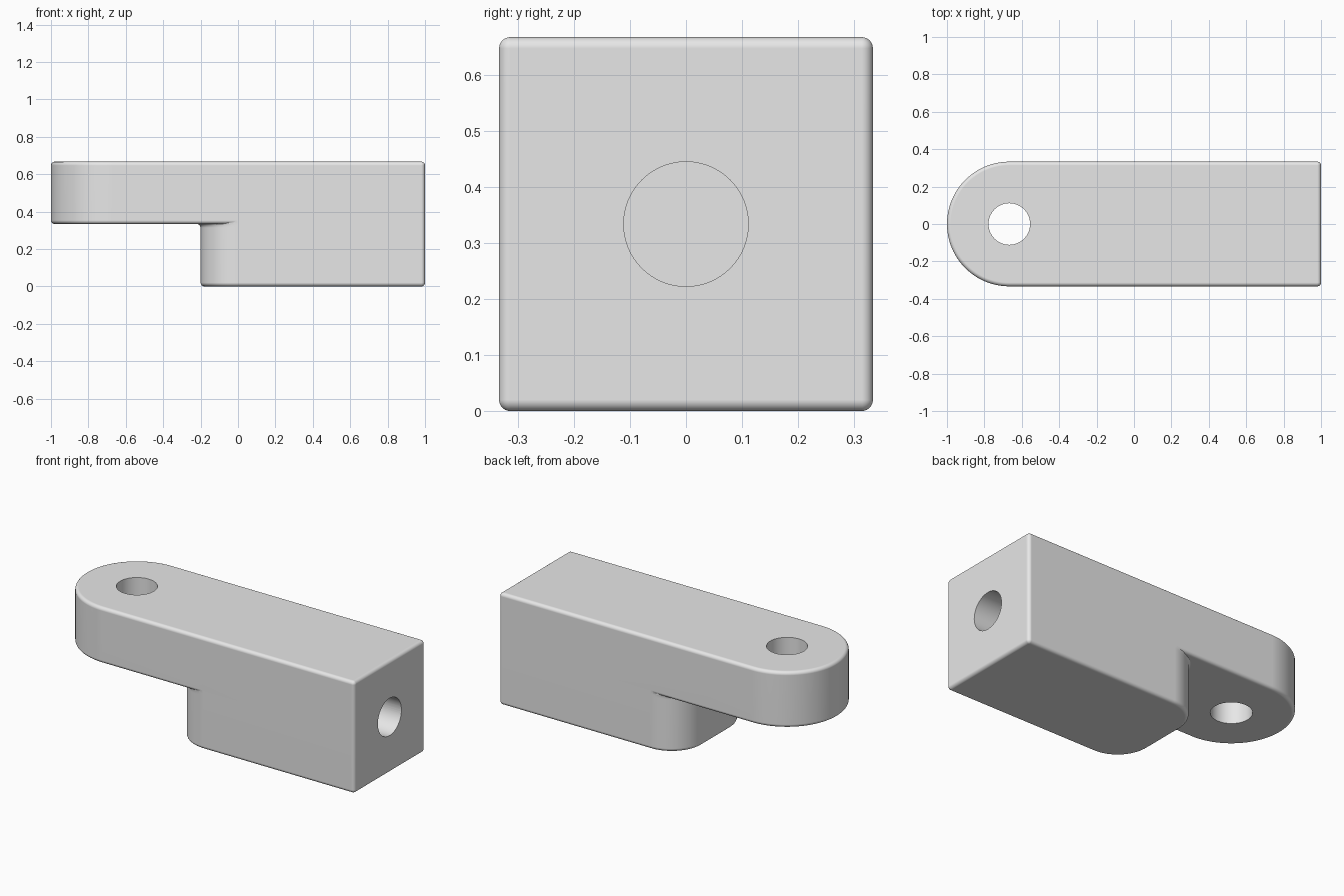
import bpy, bmesh
from math import pi, sin, cos

if "Cube" in bpy.data.objects:
    bpy.data.objects.remove(bpy.data.objects["Cube"], do_unlink=True)

HALF = 1 / 3      # half width, and height of the arm's underside
EDGE = 0.02       # rounded edge radius
STEPS = 6
ARC = 24

grey = bpy.data.materials.new("plain grey")
grey.use_nodes = True
grey.diffuse_color = (0.8, 0.8, 0.8, 1)
grey.node_tree.nodes["Principled BSDF"].inputs["Base Color"].default_value = (0.8, 0.8, 0.8, 1)


def outline(x0, r_left, inset, flare):
    """Rounded rectangle from x0 to 1, with a flare that widens only the left end."""
    left, right, hy = x0 + inset - flare, 1 - inset, HALF - inset
    corners = [(right, -1, EDGE - inset, 0, -pi / 2),
               (right, 1, EDGE - inset, 0, 0),
               (left, 1, r_left - inset, flare, pi / 2),
               (left, -1, r_left - inset, flare, pi)]
    points = []
    for x, side, r, extra, start in corners:
        rx = r + extra
        cx = x - rx if x == right else x + rx
        for i in range(ARC + 1):
            a = start + pi / 2 * i / ARC
            points.append((cx + rx * cos(a), side * (hy - r) + r * sin(a)))
    return points


def loft(name, x0, r_left, levels):
    """Closed solid through outlines given as (z, inset, flare)."""
    bm = bmesh.new()
    rings = [[bm.verts.new((x, y, z)) for x, y in outline(x0, r_left, inset, flare)]
             for z, inset, flare in levels]
    for low, high in zip(rings, rings[1:]):
        for i in range(len(low)):
            j = (i + 1) % len(low)
            bm.faces.new((low[i], low[j], high[j], high[i]))
    bm.faces.new(rings[0][::-1])
    bm.faces.new(rings[-1])
    bmesh.ops.remove_doubles(bm, verts=bm.verts, dist=1e-5)
    bmesh.ops.recalc_face_normals(bm, faces=bm.faces)
    mesh = bpy.data.meshes.new(name)
    bm.to_mesh(mesh)
    bm.free()
    mesh.materials.append(grey)
    obj = bpy.data.objects.new(name, mesh)
    bpy.context.collection.objects.link(obj)
    return obj


def combine(target, other, operation):
    bpy.context.view_layer.objects.active = target
    mod = target.modifiers.new(operation.title(), 'BOOLEAN')
    mod.operation = operation
    mod.solver = 'EXACT'
    mod.object = other
    bpy.ops.object.modifier_apply(modifier=mod.name)
    bpy.data.objects.remove(other, do_unlink=True)


def drill(target, location, rotation, depth):
    bpy.ops.mesh.primitive_cylinder_add(vertices=64, radius=HALF / 3, depth=depth,
                                        location=location, rotation=rotation)
    cutter = bpy.context.object
    cutter.hide_render = True
    cutter.data.materials.append(grey)
    combine(target, cutter, 'DIFFERENCE')


angles = [pi / 2 * i / STEPS for i in range(STEPS + 1)]
rounded_bottom = [(EDGE * (1 - cos(a)), EDGE * (1 - sin(a)), 0) for a in angles]

# Long arm with a half-round end
bottom = [(HALF + z, inset, 0) for z, inset, _ in rounded_bottom]
top = [(2 * HALF - z, inset, 0) for z, inset, _ in reversed(rounded_bottom)]
bracket = loft("bracket_body", -1, HALF, bottom + top)

# Lower block with a small fillet where it meets the arm
fillet = [(HALF - EDGE + EDGE * sin(a), 0, EDGE * (1 - cos(a))) for a in angles]
block = loft("lower_block", -0.2, 0.2, rounded_bottom + fillet + [(0.5, 0, EDGE)])
combine(bracket, block, 'UNION')

# Through hole in the arm, and blind hole in the square end
drill(bracket, (-2 * HALF, 0, 0.5), (0, 0, 0), 1)
drill(bracket, (1, 0, HALF), (0, pi / 2, 0), 1.2)

# Smooth rounded edges, flat broad faces
bpy.ops.object.select_all(action='DESELECT')
bracket.select_set(True)
bpy.context.view_layer.objects.active = bracket
bpy.ops.object.shade_smooth_by_angle(angle=pi / 6)
weighted = bracket.modifiers.new("Weighted normals", 'WEIGHTED_NORMAL')
weighted.keep_sharp = True
